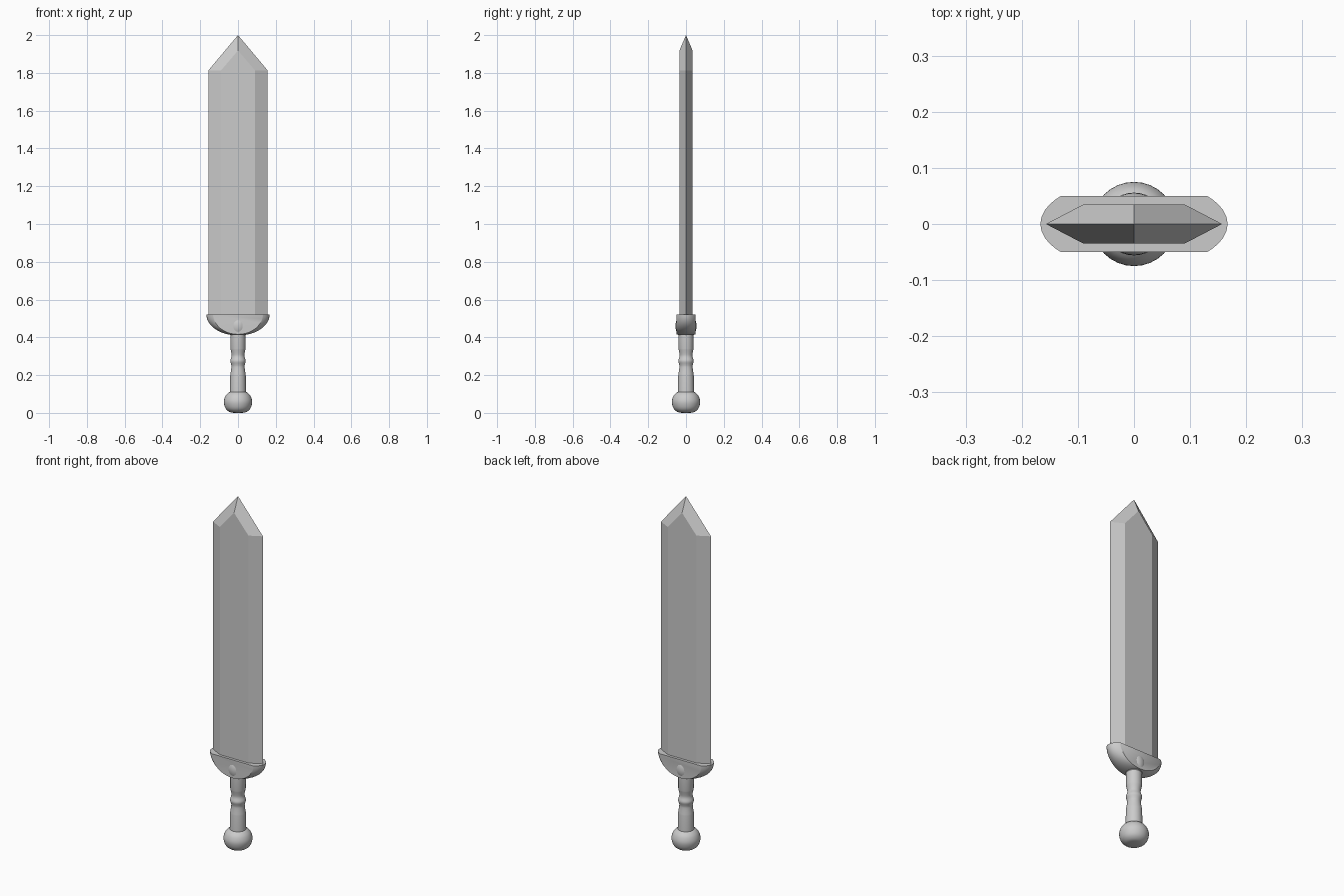
import bpy, bmesh, math

if "Cube" in bpy.data.objects:
    bpy.data.objects.remove(bpy.data.objects["Cube"])

steel = bpy.data.materials.new("light_grey_steel")
steel.use_nodes = True
GREY = (0.6, 0.6, 0.6, 1)
steel.diffuse_color = GREY
steel.node_tree.nodes["Principled BSDF"].inputs["Base Color"].default_value = GREY


def finish(name, bm, smooth_angle=None):
    bmesh.ops.recalc_face_normals(bm, faces=bm.faces)
    mesh = bpy.data.meshes.new(name)
    bm.to_mesh(mesh)
    bm.free()
    mesh.materials.append(steel)
    obj = bpy.data.objects.new(name, mesh)
    bpy.context.collection.objects.link(obj)
    if smooth_angle:
        bpy.ops.object.select_all(action='DESELECT')
        obj.select_set(True)
        bpy.context.view_layer.objects.active = obj
        bpy.ops.object.shade_smooth_by_angle(angle=math.radians(smooth_angle))
    return obj


def loft(bm, rings):
    """Bridge equal-length closed rings and cap both ends."""
    loops = [[bm.verts.new(p) for p in ring] for ring in rings]
    for a, b in zip(loops, loops[1:]):
        for i in range(len(a)):
            j = (i + 1) % len(a)
            bm.faces.new((a[i], a[j], b[j], b[i]))
    bm.faces.new(loops[0])
    bm.faces.new(loops[-1])


def lathe(name, profile, sides=32, smooth_angle=35):
    bm = bmesh.new()
    turns = [math.tau * i / sides for i in range(sides)]
    loft(bm, [[(r * math.cos(t), r * math.sin(t), z) for t in turns] for r, z in profile])
    return finish(name, bm, smooth_angle)


def smooth_profile(points, steps=4):
    """Catmull-Rom curve through the profile points."""
    out = []
    for i in range(len(points) - 1):
        p = [points[max(0, min(len(points) - 1, i + k))] for k in (-1, 0, 1, 2)]
        for s in range(steps):
            t = s / steps
            out.append(tuple(
                0.5 * (2 * b + (c - a) * t + (2 * a - 5 * b + 4 * c - d) * t ** 2
                       + (3 * b - a - 3 * c + d) * t ** 3)
                for a, b, c, d in zip(*p)))
    return out + [points[-1]]


# Blade: flattened hexagonal bar with a bevelled point
W, FLAT, T = 0.157, 0.09, 0.035
BASE, SHOULDER, RIDGE, TIP = 0.5, 1.813, 1.918, 2.0
bm = bmesh.new()
section = [(W, 0), (FLAT, T), (-FLAT, T), (-W, 0), (-FLAT, -T), (FLAT, -T)]
low = [bm.verts.new((x, y, BASE)) for x, y in section]
top = [bm.verts.new((x, y, SHOULDER)) for x, y in section]
tip = bm.verts.new((0, 0, TIP))
back = bm.verts.new((0, T, RIDGE))
front = bm.verts.new((0, -T, RIDGE))
bm.faces.new(low)
for i in (0, 2, 3, 5):
    j = (i + 1) % 6
    bm.faces.new((low[i], low[j], top[j], top[i]))
for i, ridge in ((1, back), (4, front)):
    bm.faces.new((low[i], low[i + 1], top[i + 1], ridge, top[i]))
    bm.faces.new((top[i], ridge, tip, top[i - 1]))
    bm.faces.new((ridge, top[i + 1], top[(i + 2) % 6], tip))
finish("blade", bm)

# Guard: half-round cup with flat front and back and bulging ends
GUARD_TOP, DEPTH, HALF = 0.52, 0.05, 0.167
bm = bmesh.new()
rings = []
for k in range(13):
    y = DEPTH * math.sin(math.pi * (k / 12 - 0.5))
    rx = HALF * math.sqrt(1 - (y / 0.08) ** 2)
    rz = 0.104 + 0.006 * (1 - (y / DEPTH) ** 2)
    arc = [math.pi * i / 28 for i in range(29)]
    rings.append([(rx * math.cos(t), y, GUARD_TOP - rz * math.sin(t)) for t in arc])
loft(bm, rings)
finish("guard", bm, 35)

# Grip: waisted handle with a middle ring
lathe("grip", [(0.043, 0.09), (0.041, 0.2)] + smooth_profile(
    [(0.041, 0.2), (0.035, 0.24), (0.036, 0.255), (0.041, 0.275),
     (0.035, 0.295), (0.034, 0.31), (0.040, 0.34)])[1:] + [(0.040, 0.42)])

# Hub: rounded core that just breaks through the guard faces
lathe("hub", [(0.056 * math.sin(math.pi * i / 16), 0.46 - 0.07 * math.cos(math.pi * i / 16))
              for i in range(2, 15)])

# Pommel: squashed ball
lathe("pommel", smooth_profile(
    [(0.02, 0), (0.045, 0.005), (0.066, 0.024), (0.075, 0.058),
     (0.067, 0.088), (0.052, 0.106), (0.042, 0.111)]))
